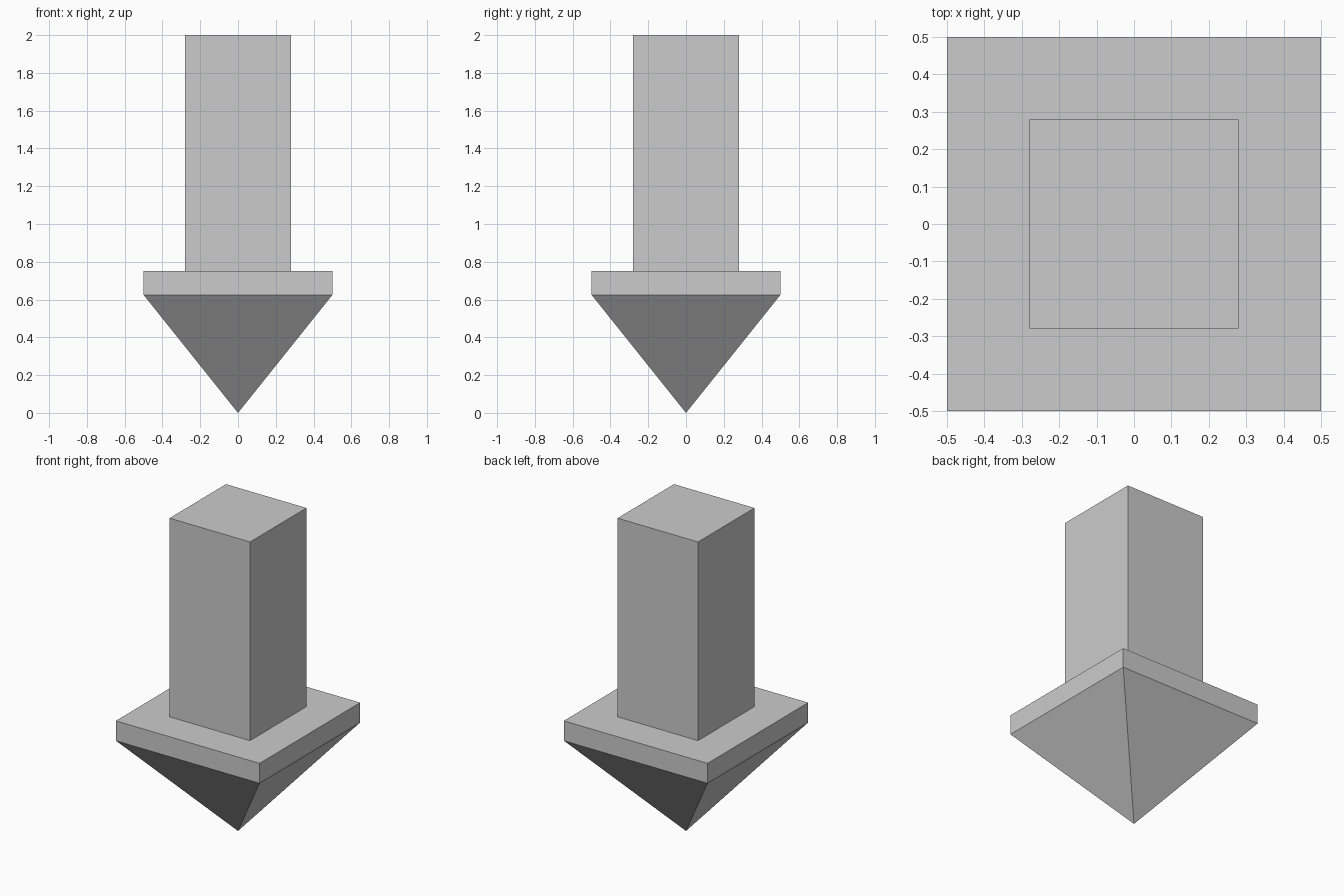
import bpy, bmesh

if "Cube" in bpy.data.objects:
    bpy.data.objects.remove(bpy.data.objects["Cube"])


def square_loft(name, sections):
    """Skin square sections (half width, z); half width 0 makes a point."""
    bm = bmesh.new()
    rings = []
    for h, z in sections:
        corners = [(-1, -1), (1, -1), (1, 1), (-1, 1)] if h > 0 else [(0, 0)]
        rings.append([bm.verts.new((x * h, y * h, z)) for x, y in corners])
    for low, high in zip(rings, rings[1:]):
        for i in range(4):
            j = (i + 1) % 4
            if len(low) == 1:
                bm.faces.new((low[0], high[j], high[i]))
            else:
                bm.faces.new((low[i], low[j], high[j], high[i]))
    for ring in (rings[0], rings[-1]):
        if len(ring) == 4:
            bm.faces.new(ring)
    bmesh.ops.recalc_face_normals(bm, faces=bm.faces)
    mesh = bpy.data.meshes.new(name)
    bm.to_mesh(mesh)
    bm.free()
    obj = bpy.data.objects.new(name, mesh)
    bpy.context.collection.objects.link(obj)
    return obj


# Arrow: pointed head, flat collar, stepped in to a square shaft
square_loft("down_arrow", [(0, 0), (0.5, 0.625), (0.5, 0.75),
                           (0.28, 0.75), (0.28, 2.0)])
